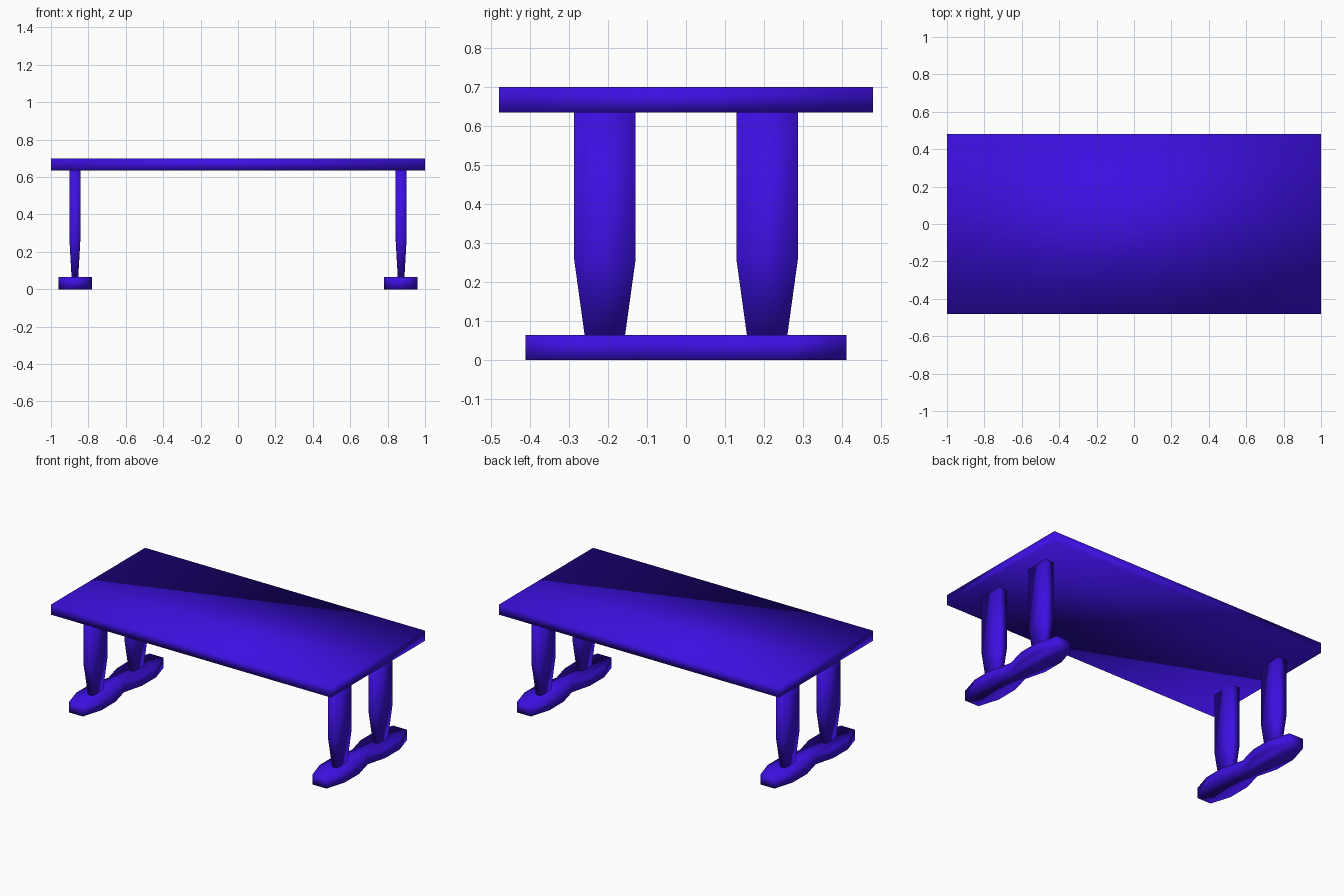
import bpy
import bmesh

cube = bpy.data.objects.get("Cube")
if cube:
    bpy.data.objects.remove(cube, do_unlink=True)

BLUE = (0.045, 0.005, 0.75, 1.0)
paint = bpy.data.materials.new("violet blue")
paint.use_nodes = True
paint.diffuse_color = BLUE
paint.node_tree.nodes["Principled BSDF"].inputs["Base Color"].default_value = BLUE


def rectangle(hx, hy):
    return [(-hx, -hy), (hx, -hy), (hx, hy), (-hx, hy)]


def loft(name, sections):
    """Closed solid through (height, outline) sections, lowest first."""
    bm = bmesh.new()
    rings = [[bm.verts.new((x, y, z)) for x, y in outline] for z, outline in sections]
    for low, high in zip(rings, rings[1:]):
        n = len(low)
        for i in range(n):
            j = (i + 1) % n
            bm.faces.new((low[i], low[j], high[j], high[i]))
    bm.faces.new(rings[0][::-1])
    bm.faces.new(rings[-1])
    for face in bm.faces:
        face.smooth = True
    mesh = bpy.data.meshes.new(name)
    bm.to_mesh(mesh)
    bm.free()
    mesh.materials.append(paint)
    return mesh


def place(name, mesh, x=0, y=0):
    obj = bpy.data.objects.new(name, mesh)
    obj.location = (x, y, 0)
    bpy.context.collection.objects.link(obj)


FOOT_TOP, TOP_UNDERSIDE, TOP_SURFACE = 0.065, 0.635, 0.70

# Table top
slab = rectangle(1.0, 0.48)
place("table_top", loft("table_top", [(TOP_UNDERSIDE, slab), (TOP_SURFACE, slab)]))

# Two-lobed foot outline, mirrored from one quarter
quarter = [(0.05, 0.412), (0.09, 0.28), (0.09, 0.135)]
right_side = [(x, -y) for x, y in quarter] + [(0.055, 0)] + quarter[::-1]
outline = right_side + [(-x, -y) for x, y in right_side]
foot = loft("foot", [(0, outline), (FOOT_TOP, outline)])

# Flat leg, tapering towards the foot
leg = loft("leg", [(FOOT_TOP, rectangle(0.018, 0.052)),
                   (0.26, rectangle(0.029, 0.079)),
                   (TOP_UNDERSIDE, rectangle(0.029, 0.079))])

for side, sx in (("left", 1), ("right", -1)):
    place(side + "_foot", foot, sx * 0.87)
    for end, sy in (("front", -1), ("back", 1)):
        place(f"{end}_{side}_leg", leg, sx * 0.872, sy * 0.208)
